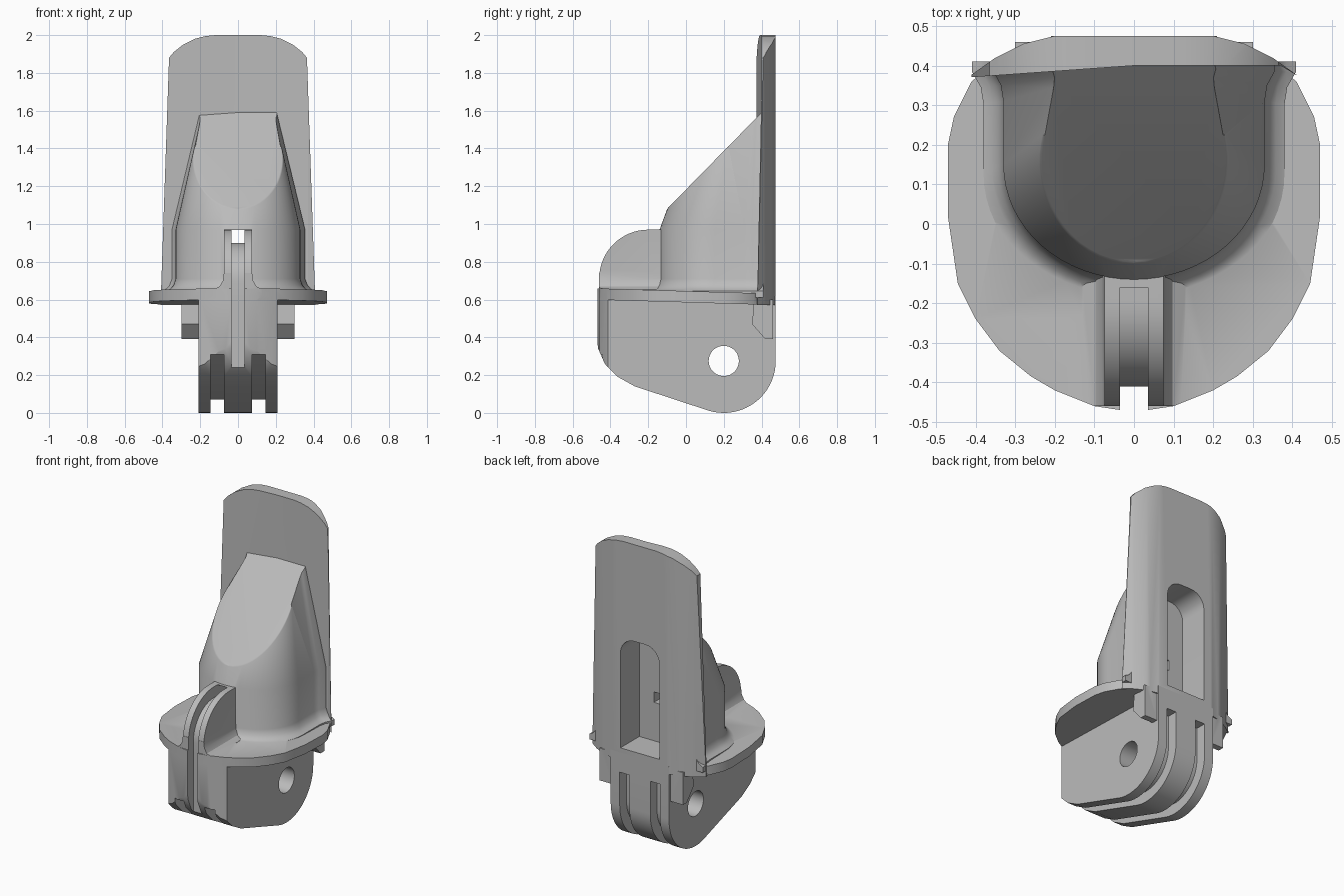
import bpy, bmesh, math
from mathutils import Vector

if "Cube" in bpy.data.objects:
    bpy.data.objects.remove(bpy.data.objects["Cube"], do_unlink=True)

grey = bpy.data.materials.new("plain_grey")
grey.use_nodes = True
grey.diffuse_color = (0.5, 0.5, 0.5, 1)
grey.node_tree.nodes["Principled BSDF"].inputs["Base Color"].default_value = (0.5, 0.5, 0.5, 1)


def finish(bm, name):
    bmesh.ops.recalc_face_normals(bm, faces=bm.faces)
    mesh = bpy.data.meshes.new(name)
    bm.to_mesh(mesh)
    bm.free()
    mesh.materials.append(grey)
    ob = bpy.data.objects.new(name, mesh)
    bpy.context.collection.objects.link(ob)
    return ob


def loft(rings):
    bm = bmesh.new()
    loops = [[bm.verts.new(p) for p in ring] for ring in rings]
    n = len(loops[0])
    for a, b in zip(loops, loops[1:]):
        for i in range(n):
            j = (i + 1) % n
            bm.faces.new((a[i], a[j], b[j], b[i]))
    bm.faces.new(loops[0][::-1])
    bm.faces.new(loops[-1])
    return bm


def prism(name, pts, axis, lo, hi):
    """Extrude a 2D profile along the given axis."""
    place = {"x": lambda p, d: (d, p[0], p[1]),
             "y": lambda p, d: (p[0], d, p[1]),
             "z": lambda p, d: (p[0], p[1], d)}[axis]
    return finish(loft([[place(p, d) for p in pts] for d in (lo, hi)]), name)


def mirrored(half):
    """Close a half profile across x = 0."""
    return half + [(-x, y) for x, y in reversed(half) if x > 0]


def arc(cx, cy, r, start, end, n, ry=None):
    out = []
    for i in range(n + 1):
        t = math.radians(start + (end - start) * i / n)
        out.append((cx + r * math.cos(t), cy + (ry or r) * math.sin(t)))
    return out


def boolean(ob, tool, op):
    tool.hide_render = True
    mod = ob.modifiers.new(op, "BOOLEAN")
    mod.operation, mod.object, mod.solver = op, tool, "EXACT"
    bpy.ops.object.select_all(action="DESELECT")
    bpy.context.view_layer.objects.active = ob
    ob.select_set(True)
    bpy.ops.object.modifier_apply(modifier=mod.name)
    bpy.data.objects.remove(tool, do_unlink=True)


# Flange: rounded plan, tilted slightly down to the back
plan = mirrored([(0, -.475), (.1, -.46), (.2, -.42), (.26, -.385), (.34, -.32), (.40, -.24),
                 (.445, -.15), (.47, .02), (.47, .2), (.455, .27), (.41, .36), (.35, .41)])
flange = finish(loft([[(x, y, z - .03 * y) for x, y in plan] for z in (.585, .645)]), "flange")

# Hinge block under the flange
block = prism("hinge_block", [(.475, .62)] + arc(.2, .275, .275, 0, -107, 20) +
              [(-.27, .14), (-.36, .19), (-.43, .26), (-.465, .34), (-.475, .42), (-.475, .62)],
              "x", -.21, .21)
clip = [(x, y if y < .3 else .6) for x, y in plan]
boolean(block, prism("clip", clip, "z", -.5, 1.5), "INTERSECT")

# Front ridge with a flared foot
ridge = prism("ridge", arc(-.2, .71, .26, 90, 180, 16) + [(-.46, .62), (0, .62), (0, .97)],
              "x", -.075, .075)
foot = prism("ridge_foot", mirrored([(.075, .74), (.08, .70), (.097, .67), (.13, .652), (.13, .62)]),
             "y", -.46, -.03)
boolean(foot, prism("clip", clip, "z", -.5, 1.5), "INTERSECT")

# Tower: half-oval section, flared foot, tapered top
section = mirrored(arc(0, .15, .33, -90, 0, 16, .29) +
                   [(.33, .31), (.336, .35), (.355, .385), (.355, .41)])


def ring(z, sx, sy):
    return [(x * sx, .4 + (y - .4) * sy, z) for x, y in section]


rings = [ring(z, 1 + o / .33, 1 + o / .54) for z, o in
         ((.61, .05), (.645, .05), (.657, .028), (.675, .012), (.71, 0), (.97, 0))]
rings.append(ring(1.62, .556, .556))
bm = loft(rings)
slope = Vector((0, -.52, .51)).normalized()
cut = bmesh.ops.bisect_plane(bm, geom=bm.verts[:] + bm.edges[:] + bm.faces[:], plane_co=(0, -.12, 1.06),
                             plane_no=slope, clear_outer=True)
rim = [e for e in cut["geom_cut"] if isinstance(e, bmesh.types.BMEdge)]
bmesh.ops.contextual_create(bm, geom=rim)
soft = [e for e in rim if max(v.co.y for v in e.verts) < .34]
bmesh.ops.bevel(bm, geom=soft, offset=.02, segments=3, profile=.5, affect="EDGES", clamp_overlap=True)
tower = finish(bm, "tower")

# Tall back plate with rounded back edges, tapered sides and arched top
plate = prism("back_plate", mirrored([(0, .4), (.37, .4), (.42, .37), (.35, .42), (.28, .455),
                                      (.2, .475), (0, .475)])[:-1], "z", .5, 2.1)
outline = mirrored([(.41, .57), (.365, 1.88), (.34, 1.91), (.29, 1.95), (.23, 1.98), (.17, 1.995), (.12, 2)])
boolean(plate, prism("clip", outline, "y", 0, 1), "INTERSECT")

# Small tabs beside the hinge
tab_side = [(.36, .6), (.35, .47), (.42, .39), (.46, .39), (.46, .6)]
tabs = [prism("tab", tab_side, "x", *sorted((s * .2, s * .3))) for s in (-1, 1)]

# Join into one solid body
body = flange
for part in [block, tower, plate, ridge, foot] + tabs:
    boolean(body, part, "UNION")
body.name = body.data.name = "mount_body"

# Window in the back
window = [(-.14, .65), (.14, .65)] + arc(.04, 1.27, .1, 0, 90, 6) + arc(-.04, 1.27, .1, 90, 180, 6)
boolean(body, prism("window", window, "y", .28, .7), "DIFFERENCE")

# Centre groove over the ridge, running through to the window
groove = [(-.41, -.1), (-.41, .69)] + arc(-.2, .69, .21, 180, 90, 12) + \
         [(.3, .9), (.3, .968), (-.16, .968), (-.16, 1.1), (-.6, 1.1), (-.6, -.1)]
boolean(body, prism("groove", groove, "x", -.035, .035), "DIFFERENCE")

# Two slots around the hinge
slot = [(.6, .49), (.405, .49)] + arc(.2, .275, .205, 0, -107, 16) + \
       [(-.27, .21), (-.41, .31), (-.6, .31), (-.6, -.2), (.6, -.2)]
for s in (-1, 1):
    boolean(body, prism("slot", slot, "x", *sorted((s * .075, s * .145))), "DIFFERENCE")

# Pin hole
boolean(body, prism("pin_hole", arc(.2, .275, .08, 0, 350, 35), "x", -.5, .5), "DIFFERENCE")

body.data.materials.clear()
body.data.materials.append(grey)
for face in body.data.polygons:
    face.material_index = 0
bpy.ops.object.select_all(action="DESELECT")
body.select_set(True)
bpy.context.view_layer.objects.active = body
bpy.ops.object.shade_smooth_by_angle(angle=math.radians(30))
